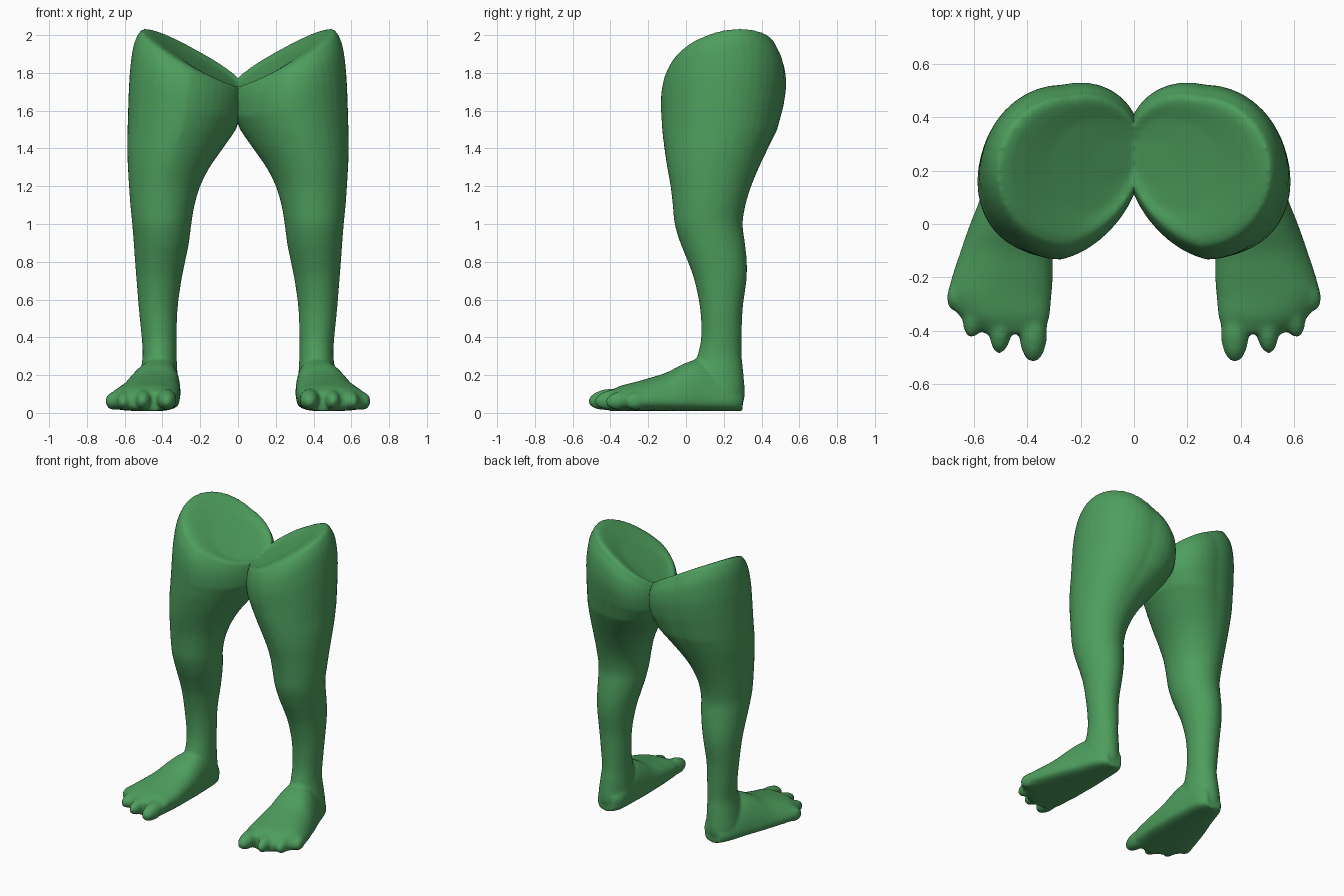
import bpy, bmesh, math
from mathutils import Matrix

if "Cube" in bpy.data.objects:
    bpy.data.objects.remove(bpy.data.objects["Cube"])

N = 40  # points per ring


def loft(bm, rings):
    """Skin a list of closed rings and cap both ends."""
    loops = [[bm.verts.new(p) for p in r] for r in rings]
    for a, b in zip(loops, loops[1:]):
        for i in range(N):
            j = (i + 1) % N
            bm.faces.new((a[i], a[j], b[j], b[i]))
    bm.faces.new(loops[0][::-1])
    bm.faces.new(loops[-1])


def smooth_rows(rows, steps=4):
    """Catmull-Rom interpolation through profile rows."""
    out = []
    for i in range(len(rows) - 1):
        p = [rows[max(0, min(len(rows) - 1, i + k))] for k in (-1, 0, 1, 2)]
        for s in range(steps):
            t = s / steps
            out.append([0.5 * (2 * b + (c - a) * t + (2 * a - 5 * b + 4 * c - d) * t * t
                               + (3 * b - a - 3 * c + d) * t ** 3) for a, b, c, d in zip(*p)])
    return out + [list(rows[-1])]


def leg_ring(row):
    z, x0, x1, y0, y1 = row
    xc, yc = (x0 + x1) / 2, (y0 + y1) / 2
    k = 0.25 * min(1, max(0, (z - 1.1) / 0.4))  # inner thigh sits further back
    ring = []
    for i in range(N):
        a = 2 * math.pi * i / N
        x = xc + (x1 - x0) / 2 * math.cos(a)
        y = yc + (y1 - y0) / 2 * math.sin(a) + k * max(0, xc - x)
        ring.append((max(x, -0.012), y, z))
    return ring


# leg: height, inner x, outer x, front y, back y
LEG = [
    (0.02, 0.35, 0.49, 0.06, 0.28), (0.08, 0.32, 0.53, 0.03, 0.31),
    (0.20, 0.32, 0.52, 0.03, 0.305), (0.30, 0.325, 0.505, 0.06, 0.295),
    (0.40, 0.325, 0.51, 0.08, 0.295), (0.55, 0.32, 0.525, 0.075, 0.30),
    (0.70, 0.30, 0.537, 0.045, 0.32), (0.80, 0.28, 0.545, 0.01, 0.322),
    (0.90, 0.26, 0.552, -0.03, 0.312), (1.00, 0.247, 0.56, -0.06, 0.30),
    (1.10, 0.23, 0.57, -0.07, 0.315), (1.20, 0.20, 0.577, -0.082, 0.345),
    (1.30, 0.15, 0.583, -0.10, 0.385), (1.40, 0.08, 0.587, -0.115, 0.43),
    (1.50, 0.01, 0.585, -0.127, 0.475),
]
# slanted hip section: blend to the cut plane, inner x, outer x, front y, back y
HIP = [
    (0.30, -0.03, 0.58, -0.133, 0.508), (0.55, -0.035, 0.572, -0.132, 0.522),
    (0.78, -0.035, 0.555, -0.118, 0.512), (0.92, -0.03, 0.53, -0.095, 0.485),
]

bm = bmesh.new()
rings = [leg_ring(r) for r in smooth_rows(LEG)]


def cut_z(x, y):
    return 1.705 + 0.57 * x + 0.2 * y


for t, *box in smooth_rows(HIP):
    ring = leg_ring([1.5] + box)
    rings.append([(x, y, 1.5 + t * (cut_z(x, y) - 1.5)) for x, y, _ in ring])
# rounded rim and slightly dished cut surface
base = leg_ring([1.5, -0.03, 0.53, -0.095, 0.485])
for s, dz in ((0.96, -0.008), (0.88, 0.0), (0.78, -0.004), (0.6, -0.018), (0.3, -0.025), (0.05, -0.025)):
    ring = []
    for x, y, _ in base:
        x, y = (x * s if x > 0 else x), 0.25 + (y - 0.25) * s
        ring.append((x, y, cut_z(x, y) + dz))
    rings.append(ring)
loft(bm, rings)

# foot: y, inner x, outer x, top height
FOOT = [
    (0.30, 0.36, 0.48, 0.13), (0.24, 0.325, 0.525, 0.18), (0.10, 0.315, 0.575, 0.28),
    (0.0, 0.31, 0.615, 0.265), (-0.10, 0.31, 0.65, 0.215), (-0.20, 0.31, 0.683, 0.183),
    (-0.27, 0.315, 0.695, 0.163), (-0.35, 0.322, 0.65, 0.142), (-0.41, 0.34, 0.56, 0.11),
]
rings = []
for y, x0, x1, top in smooth_rows(FOOT):
    xc, r = (x0 + x1) / 2, (x1 - x0) / 2
    ring = []
    for i in range(N):
        c, s = math.cos(2 * math.pi * i / N), math.sin(2 * math.pi * i / N)
        x = xc + r * math.copysign(abs(c) ** 0.8, c) - 0.22 * r * max(s, 0)
        z = 0.07 + ((top - 0.07) * s if s > 0 else -0.06 * abs(s) ** 0.6)
        ring.append((x, y, z))
    rings.append(ring)
loft(bm, rings)

# toes: centre x, centre y, half width, half length, half height, splay
for x, y, w, l, h, turn in (
    (0.378, -0.405, 0.053, 0.115, 0.056, 0.0), (0.498, -0.38, 0.044, 0.107, 0.054, 0.08),
    (0.598, -0.335, 0.042, 0.093, 0.050, 0.16), (0.660, -0.265, 0.040, 0.062, 0.047, 0.25),
):
    m = (Matrix.Translation((x, y, h + 0.016)) @ Matrix.Rotation(turn, 4, 'Z')
         @ Matrix.Rotation(0.12, 4, 'X') @ Matrix.Diagonal((w, l, h, 1)))
    bmesh.ops.create_uvsphere(bm, u_segments=20, v_segments=14, radius=1, matrix=m)

bmesh.ops.recalc_face_normals(bm, faces=bm.faces)
mesh = bpy.data.meshes.new("legs")
bm.to_mesh(mesh)
bm.free()
legs = bpy.data.objects.new("legs", mesh)
bpy.context.collection.objects.link(legs)

# fuse leg, foot and toes into one skin, soften it, then mirror
fuse = legs.modifiers.new("fuse", 'REMESH')
fuse.mode = 'VOXEL'
fuse.voxel_size = 0.011
fuse.use_smooth_shade = True
soft = legs.modifiers.new("soften", 'SMOOTH')
soft.factor = 0.5
soft.iterations = 6
mir = legs.modifiers.new("other_leg", 'MIRROR')
mir.use_axis[0] = True
mir.use_bisect_axis[0] = True
mir.merge_threshold = 0.001

green = bpy.data.materials.new("green skin")
green.diffuse_color = (0.075, 0.34, 0.11, 1)
green.use_nodes = True
green.node_tree.nodes["Principled BSDF"].inputs["Base Color"].default_value = green.diffuse_color
mesh.materials.append(green)
for p in mesh.polygons:
    p.use_smooth = True
